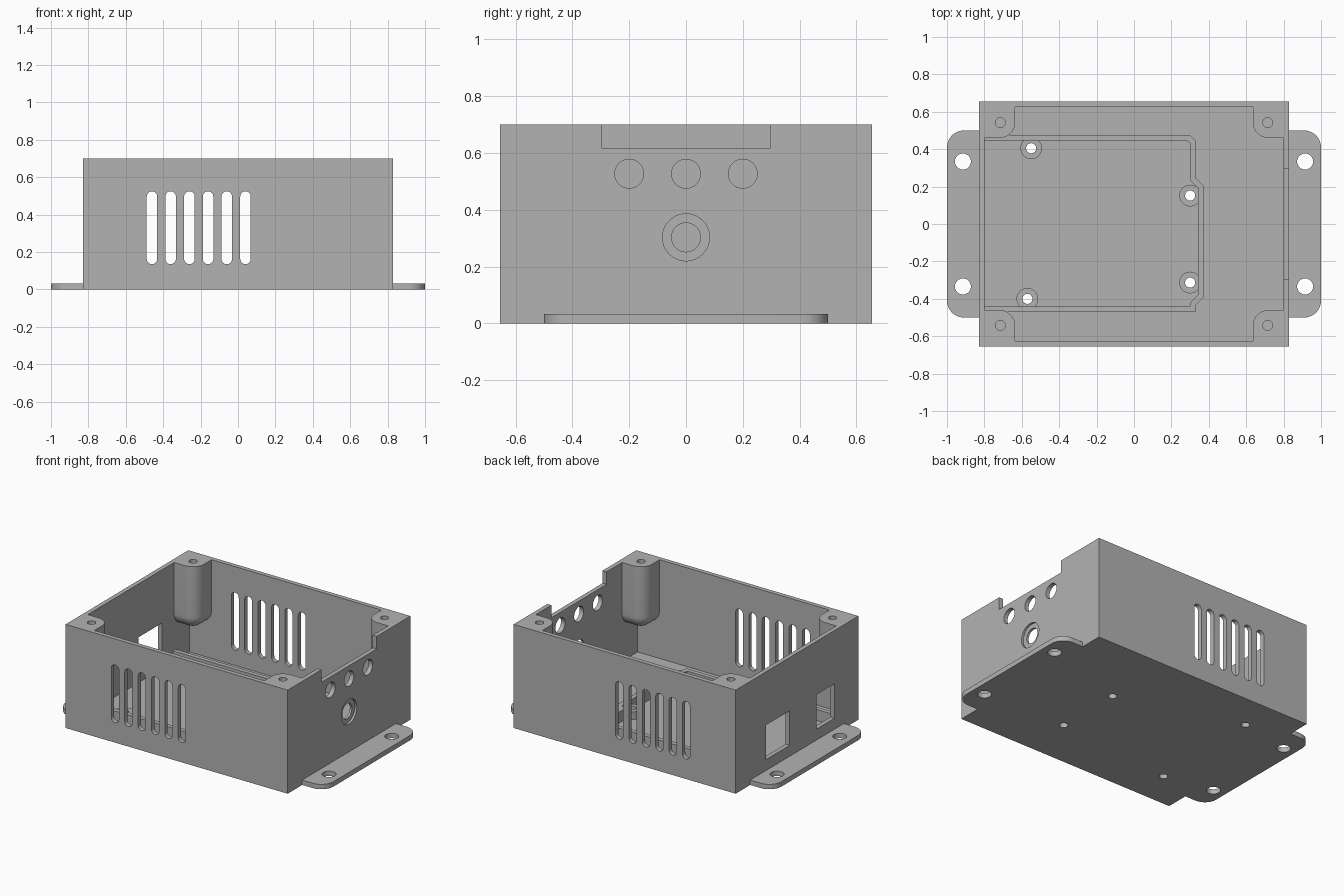
import bpy, bmesh, math

if "Cube" in bpy.data.objects:
    bpy.data.objects.remove(bpy.data.objects["Cube"], do_unlink=True)

# Overall sizes
HX, HY, H = 0.83, 0.655, 0.70
WALL, FLOOR = 0.03, 0.033
IX, IY = HX - WALL, HY - WALL

grey = bpy.data.materials.new("plain_grey")
grey.use_nodes = True
grey.diffuse_color = (0.45, 0.45, 0.45, 1)
grey.node_tree.nodes["Principled BSDF"].inputs["Base Color"].default_value = (0.45, 0.45, 0.45, 1)


def arc(cx, cy, r, start=0, end=360, steps=32):
    """Points on an arc; a full circle leaves out the repeated end point."""
    count = steps if end - start == 360 else steps + 1
    angles = [math.radians(start + (end - start) * i / steps) for i in range(count)]
    return [(cx + r * math.cos(a), cy + r * math.sin(a)) for a in angles]


def rect(u0, v0, u1, v1):
    return [(u0, v0), (u1, v0), (u1, v1), (u0, v1)]


def prism(bm, points, axis, lo, hi):
    """Extrude a flat outline along an axis."""
    place = {"x": lambda u, v, w: (w, u, v),
             "y": lambda u, v, w: (u, w, v),
             "z": lambda u, v, w: (u, v, w)}[axis]
    a = [bm.verts.new(place(u, v, lo)) for u, v in points]
    b = [bm.verts.new(place(u, v, hi)) for u, v in points]
    bm.faces.new(a)
    bm.faces.new(b[::-1])
    for i in range(len(a)):
        j = (i + 1) % len(a)
        bm.faces.new((a[i], b[i], b[j], a[j]))


def finish(bm, name):
    bmesh.ops.recalc_face_normals(bm, faces=bm.faces[:])
    mesh = bpy.data.meshes.new(name)
    bm.to_mesh(mesh)
    bm.free()
    mesh.materials.append(grey)
    obj = bpy.data.objects.new(name, mesh)
    bpy.context.collection.objects.link(obj)
    return obj


def solid(name, *prisms):
    bm = bmesh.new()
    for p in prisms:
        prism(bm, *p)
    return finish(bm, name)


def activate(obj):
    bpy.ops.object.select_all(action="DESELECT")
    obj.select_set(True)
    bpy.context.view_layer.objects.active = obj


def cut(obj, *prisms):
    """Subtract a set of prisms from a part."""
    cutter = solid("cutter", *prisms)
    cutter.hide_render = True
    mod = obj.modifiers.new("cut", "BOOLEAN")
    mod.operation = "DIFFERENCE"
    mod.solver = "EXACT"
    mod.object = cutter
    activate(obj)
    bpy.ops.object.modifier_apply(modifier=mod.name)
    bpy.data.objects.remove(cutter, do_unlink=True)


parts = []
screws = [(-0.55, 0.405), (-0.57, -0.40), (0.30, 0.152), (0.30, -0.313)]

# Open box
case = solid("case_shell", (rect(-HX, -HY, HX, HY), "z", 0, H))
cut(case, (rect(-IX, -IY, IX, IY), "z", FLOOR, H + 0.2))

# Openings: vents, cable notch, ports, windows and screw holes
openings = []
for i in range(6):
    x = -0.46 + 0.1 * i
    slot = arc(x, 0.497, 0.028, 0, 180, 12) + arc(x, 0.163, 0.028, 180, 360 - 0.001, 12)
    openings.append((slot, "y", -0.8, 0.8))
openings.append((rect(-0.295, 0.615, 0.295, 0.8), "x", 0.7, 0.9))
for y, z in [(-0.2, 0.527), (0, 0.527), (0.2, 0.527), (0, 0.303)]:
    openings.append((arc(y, z, 0.051), "x", 0.7, 0.9))
openings.append((rect(0.08, 0.107, 0.33, 0.34), "x", -0.9, -0.7))
openings.append((rect(-0.40, 0.107, -0.21, 0.34), "x", -0.9, -0.7))
for x, y in screws:
    openings.append((arc(x, y, 0.027), "z", -0.1, 0.06))
cut(case, *openings)
cut(case, (arc(0, 0.303, 0.083), "x", HX - 0.015, 0.9))
parts.append(case)

# Mounting flanges with rounded outer corners
for s, side in ((1, "left"), (-1, "right")):
    r = 0.09
    outline = [(HX, -0.5)] + arc(1 - r, -0.5 + r, r, -90, 0, 10)
    outline += arc(1 - r, 0.5 - r, r, 0, 90, 10) + [(HX, 0.5)]
    flange = solid("mounting_flange_" + side, ([(s * x, y) for x, y in outline], "z", 0, FLOOR))
    cut(flange, *[(arc(s * 0.915, y, 0.043), "z", -0.1, 0.1) for y in (-0.334, 0.334)])
    parts.append(flange)

# Corner screw posts, rounded on the inner edge and underneath
PX, PY, PZ = 0.635, 0.46, 0.27
for sx in (1, -1):
    for sy in (1, -1):
        bm = bmesh.new()
        prism(bm, rect(sx * PX, sy * PY, sx * IX, sy * IY), "z", PZ, H)
        bmesh.ops.recalc_face_normals(bm, faces=bm.faces[:])
        rounded = []
        for e in bm.edges:
            on_x = all(abs(v.co.x - sx * PX) < 0.001 for v in e.verts)
            on_y = all(abs(v.co.y - sy * PY) < 0.001 for v in e.verts)
            on_z = all(abs(v.co.z - PZ) < 0.001 for v in e.verts)
            if on_x + on_y + on_z == 2:
                rounded.append(e)
        bmesh.ops.bevel(bm, geom=rounded, offset=0.085, offset_type="OFFSET",
                        segments=10, profile=0.5, affect="EDGES")
        name = "corner_post_%s_%s" % ("back" if sy > 0 else "front", "left" if sx > 0 else "right")
        post = finish(bm, name)
        cut(post, (arc(sx * 0.715, sy * 0.542, 0.026), "z", 0.45, 0.8))
        parts.append(post)

# Low rim around the circuit board bay
outer = [(-IX, 0.477), (0.297, 0.477), (0.33, 0.443), (0.33, 0.246),
         (0.372, 0.204), (0.372, -0.39), (0.33, -0.434), (0.33, -0.47), (-IX, -0.47)]
inner = [(-IX, 0.447), (0.285, 0.447), (0.30, 0.432), (0.30, 0.234),
         (0.342, 0.192), (0.342, -0.378), (0.30, -0.422), (0.30, -0.44), (-IX, -0.44)]
parts.append(solid("board_rim", (outer + inner[::-1], "z", FLOOR, 0.108)))

# Board standoffs
for i, (x, y) in enumerate(screws):
    standoff = solid("standoff_%d" % (i + 1), (arc(x, y, 0.058), "z", FLOOR, 0.085))
    cut(standoff, (arc(x, y, 0.027), "z", 0, 0.2))
    parts.append(standoff)

# Smooth the round surfaces, keep hard edges
for part in parts:
    activate(part)
    bpy.ops.object.shade_smooth_by_angle(angle=math.radians(30))
